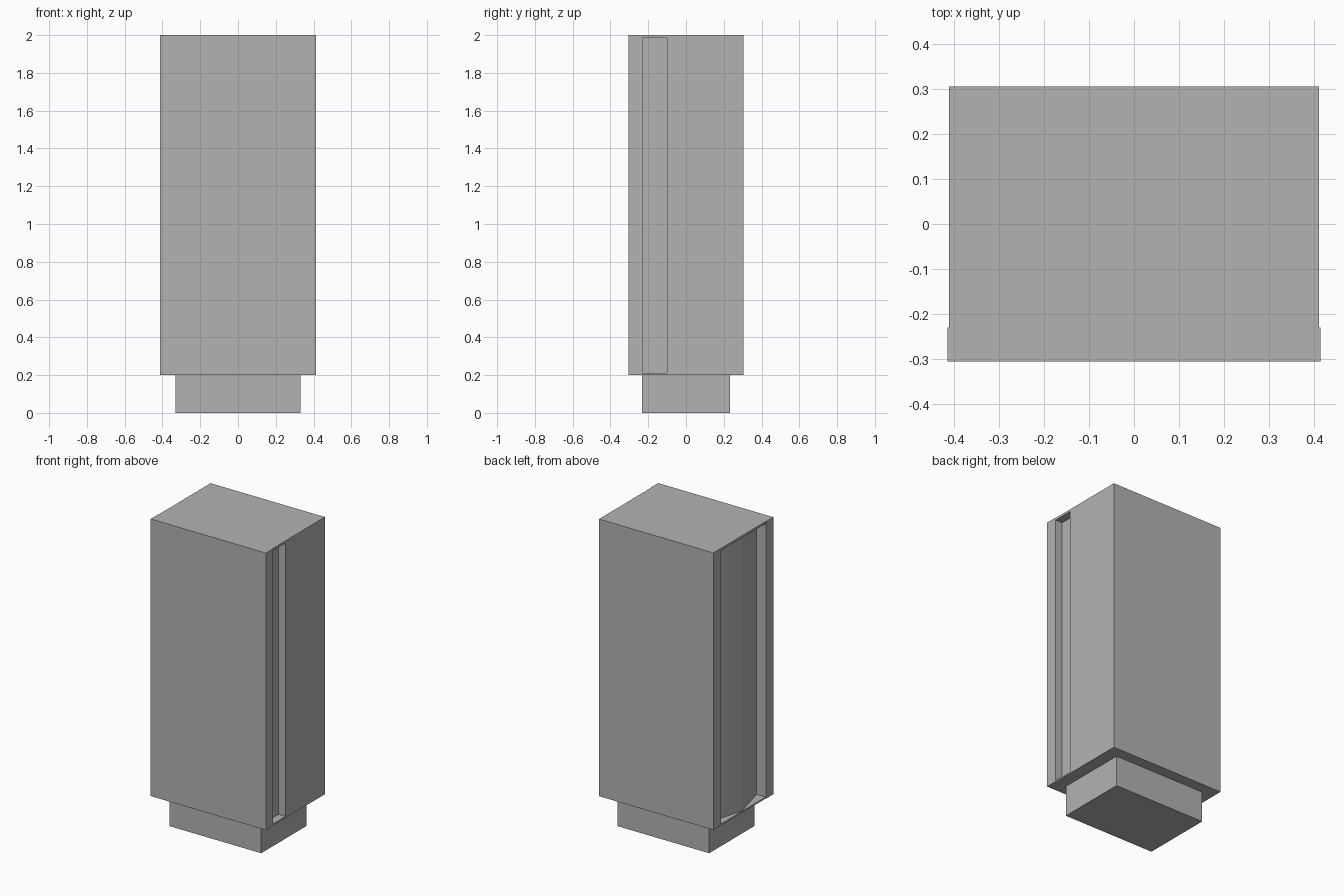
import bpy
import bmesh

cube = bpy.data.objects.get("Cube")
if cube:
    bpy.data.objects.remove(cube, do_unlink=True)

grey = bpy.data.materials.new("plain grey")
grey.use_nodes = True
colour = (0.45, 0.45, 0.45, 1)
grey.diffuse_color = colour
grey.node_tree.nodes["Principled BSDF"].inputs["Base Color"].default_value = colour


def prism(name, plan, bottom, top):
    """Extrude a plan outline upwards between two heights."""
    bm = bmesh.new()
    face = bm.faces.new([bm.verts.new((x, y, bottom)) for x, y in plan])
    up = bmesh.ops.extrude_face_region(bm, geom=[face])["geom"]
    verts = [v for v in up if isinstance(v, bmesh.types.BMVert)]
    bmesh.ops.translate(bm, vec=(0, 0, top - bottom), verts=verts)
    bmesh.ops.recalc_face_normals(bm, faces=bm.faces)
    mesh = bpy.data.meshes.new(name)
    bm.to_mesh(mesh)
    bm.free()
    mesh.materials.append(grey)
    obj = bpy.data.objects.new(name, mesh)
    bpy.context.collection.objects.link(obj)
    return obj


def box(name, x0, x1, y0, y1, z0, z1):
    return prism(name, [(x0, y0), (x1, y0), (x1, y1), (x0, y1)], z0, z1)


def cut(target, cutter):
    """Subtract the cutter, then remove it."""
    cutter.hide_render = True
    mod = target.modifiers.new("recess", "BOOLEAN")
    mod.operation = "DIFFERENCE"
    mod.solver = "EXACT"
    mod.object = cutter
    bpy.context.view_layer.objects.active = target
    bpy.ops.object.modifier_apply(modifier=mod.name)
    bpy.data.objects.remove(cutter, do_unlink=True)


# Plinth and main cabinet
box("plinth", -0.33, 0.33, -0.233, 0.233, 0, 0.2)
body = box("cabinet_body", -0.411, 0.411, -0.23, 0.305, 0.2, 2)
box("front_panel", -0.414, 0.414, -0.305, -0.23, 0.2, 2)

# Narrow grip channel behind the front panel on the left side
cut(body, box("left_channel_cutter", 0.361, 0.5, -0.3, -0.1, 0.21, 1.985))

# Wide recess on the right side, its back rising to a central ridge
recess_plan = [(-0.5, -0.3), (-0.347, -0.3), (-0.347, -0.23), (-0.405, -0.005),
               (-0.405, 0.015), (-0.347, 0.23), (-0.5, 0.23)]
cut(body, prism("right_recess_cutter", recess_plan, 0.21, 1.985))
